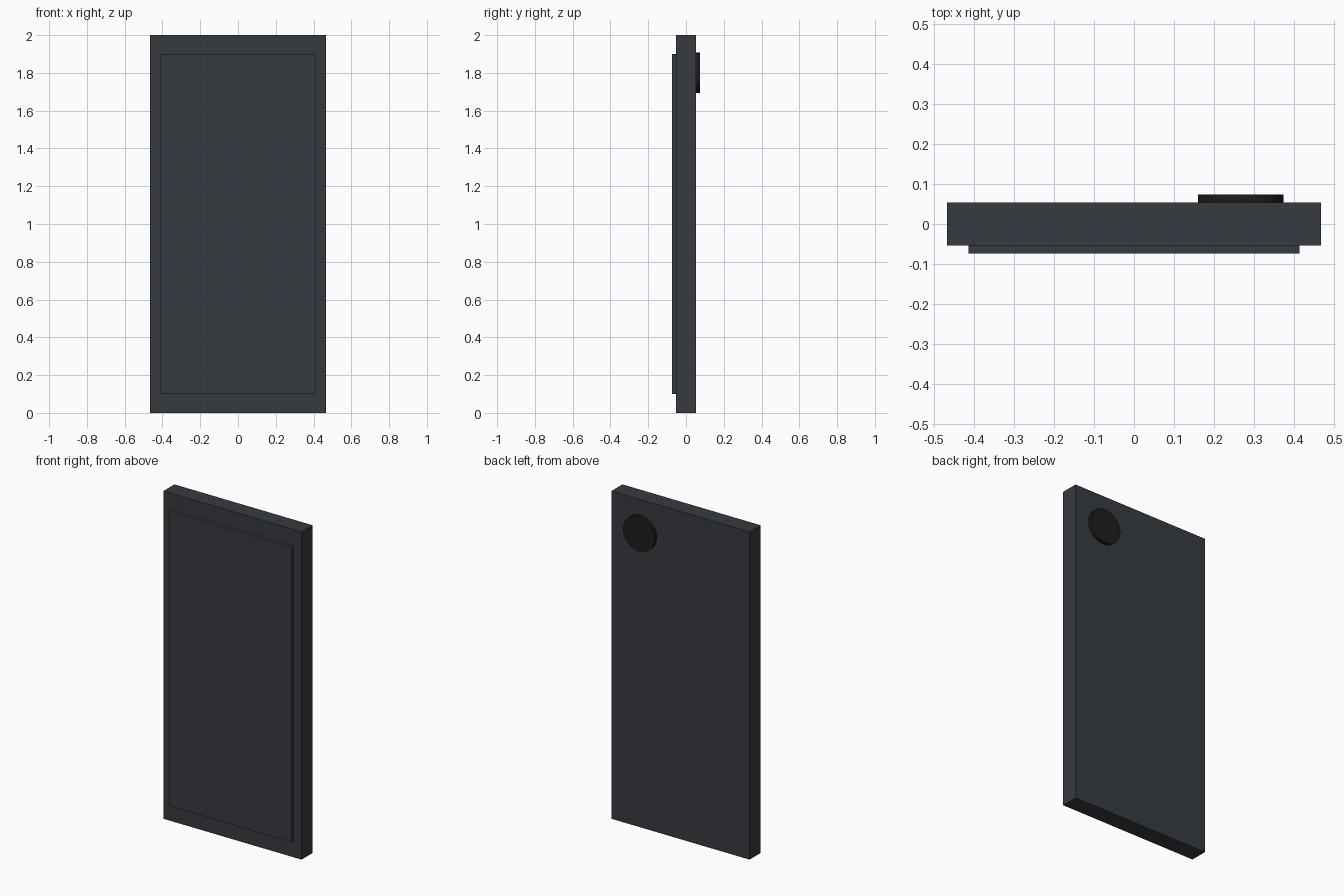
import bpy
import math

if "Cube" in bpy.data.objects:
    bpy.data.objects.remove(bpy.data.objects["Cube"])


def material(name, rgb):
    m = bpy.data.materials.new(name)
    m.diffuse_color = (*rgb, 1.0)
    m.use_nodes = True
    m.node_tree.nodes["Principled BSDF"].inputs["Base Color"].default_value = m.diffuse_color
    return m


slate = material("dark slate", (0.037, 0.043, 0.052))
black = material("soft black", (0.0123, 0.0123, 0.0123))


def box(name, size, loc, mat):
    bpy.ops.mesh.primitive_cube_add(size=1, location=loc)
    ob = bpy.context.object
    ob.name = name
    ob.scale = size
    bpy.ops.object.transform_apply(location=False, rotation=False, scale=True)
    ob.data.materials.append(mat)
    return ob


# Slab body
box("body", (0.9333, 0.1067, 2.0), (0, 0, 1.0), slate)

# Raised screen plate on the front
box("screen", (0.8267, 0.02, 1.8), (0, -0.0633, 1.0), slate)

# Round camera disc on the back
bpy.ops.mesh.primitive_cylinder_add(
    vertices=64, radius=0.1067, depth=0.02,
    location=(0.2667, 0.0633, 1.8), rotation=(math.pi / 2, 0, 0))
camera = bpy.context.object
camera.name = "camera_disc"
camera.data.materials.append(black)
bpy.ops.object.shade_smooth_by_angle(angle=math.radians(30))
